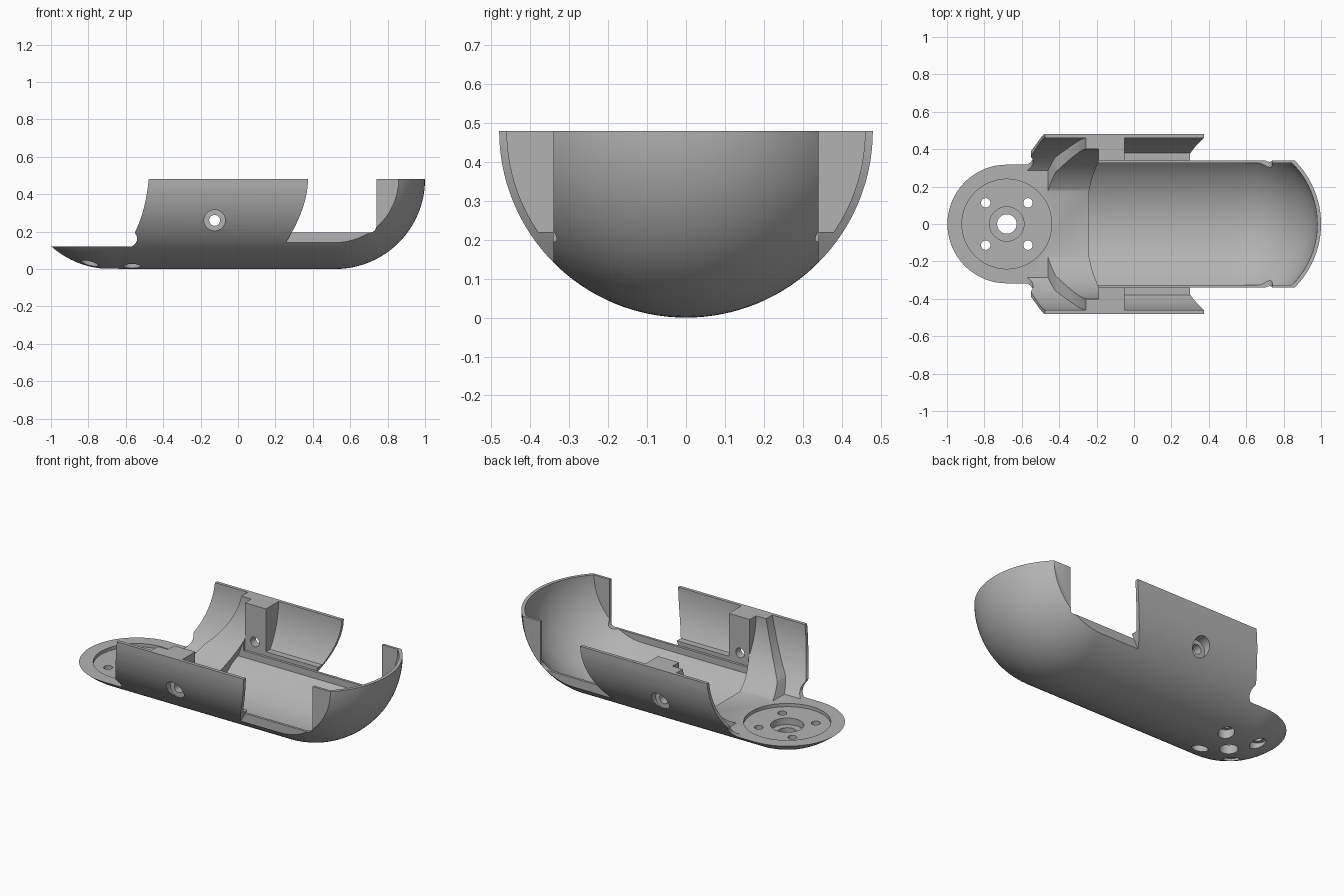
import bpy, bmesh, math
from mathutils import Matrix, Vector

if "Cube" in bpy.data.objects:
    bpy.data.objects.remove(bpy.data.objects["Cube"])

AXIS = 0.48              # height of the hull axis and of the open rim
NOSE, TAIL = 0.52, -0.68  # centres of the rounded ends

grey = bpy.data.materials.new("plain grey")
grey.use_nodes = True
grey.diffuse_color = (0.45, 0.45, 0.45, 1)
grey.node_tree.nodes["Principled BSDF"].inputs["Base Color"].default_value = (0.45, 0.45, 0.45, 1)


def finish(bm, name):
    bmesh.ops.recalc_face_normals(bm, faces=bm.faces)
    mesh = bpy.data.meshes.new(name)
    bm.to_mesh(mesh)
    bm.free()
    mesh.materials.append(grey)
    obj = bpy.data.objects.new(name, mesh)
    bpy.context.collection.objects.link(obj)
    return obj


def capsule(name, r, steps=24, sides=128):
    """Rounded cylinder lying along x."""
    arc = [i * math.pi / 2 / steps for i in range(steps + 1)]
    profile = [(TAIL - r * math.cos(a), r * math.sin(a)) for a in arc]
    profile += [(NOSE + r * math.cos(a), r * math.sin(a)) for a in reversed(arc)]
    bm = bmesh.new()
    verts = [bm.verts.new((x, 0, AXIS + h)) for x, h in profile]
    edges = [bm.edges.new(pair) for pair in zip(verts, verts[1:])]
    bmesh.ops.spin(bm, geom=verts + edges, cent=(0, 0, AXIS), axis=(1, 0, 0),
                   angle=2 * math.pi, steps=sides, use_merge=True)
    bmesh.ops.remove_doubles(bm, verts=bm.verts, dist=1e-5)
    return finish(bm, name)


def prism(name, outline, y0, y1):
    """Side outline in x and z, extruded from y0 to y1."""
    bm = bmesh.new()
    face = bm.faces.new([bm.verts.new((x, y0, z)) for x, z in outline])
    new = bmesh.ops.extrude_face_region(bm, geom=[face])["geom"]
    bmesh.ops.translate(bm, vec=(0, y1 - y0, 0),
                        verts=[v for v in new if isinstance(v, bmesh.types.BMVert)])
    return finish(bm, name)


def rod(name, start, end, r):
    start, end = Vector(start), Vector(end)
    turn = (end - start).to_track_quat('Z', 'Y').to_matrix().to_4x4()
    bm = bmesh.new()
    bmesh.ops.create_cone(bm, cap_ends=True, segments=48, radius1=r, radius2=r,
                          depth=(end - start).length,
                          matrix=Matrix.Translation((start + end) / 2) @ turn)
    return finish(bm, name)


def curve(a, b, c, n=12):
    a, b, c = Vector(a), Vector(b), Vector(c)
    return [tuple(a * (1 - t) ** 2 + b * 2 * t * (1 - t) + c * t * t)
            for t in (i / n for i in range(n + 1))]


def combine(target, tool, operation='DIFFERENCE'):
    mod = target.modifiers.new("cut", 'BOOLEAN')
    mod.operation, mod.object, mod.solver = operation, tool, 'EXACT'
    bpy.context.view_layer.objects.active = target
    bpy.ops.object.modifier_apply(modifier=mod.name)
    bpy.data.objects.remove(tool)


def hollow(outline, r, half_width=0.7):
    """Carve the part of an inner capsule that lies within an outline."""
    cavity = prism("cavity", outline, -half_width, half_width)
    combine(cavity, capsule("inner_capsule", r), 'INTERSECT')
    combine(hull, cavity)


# Solid lower half of the hull
hull = capsule("hull_shell", 0.48)
combine(hull, prism("rim_cut", [(-1.2, AXIS), (1.2, AXIS), (1.2, 1.2), (-1.2, 1.2)], -1, 1))

# Low tail deck, neck fillet and swept rear edge of the side walls
tail_edge = curve((-0.57, 0.12), (-0.52, 0.15), (-0.55, 0.19), 8)
tail_edge += curve((-0.55, 0.2), (-0.48, 0.33), (-0.468, 0.6))
combine(hull, prism("tail_cut", [(-1.2, 0.6), (-1.2, 0.12)] + tail_edge, -1, 1))

# Main trough between the rails, with its slanted rear step
hollow([(-0.24, -0.1), (-0.24, 0.12), (-0.195, 0.24), (-0.195, 0.7), (1.2, 0.7), (1.2, -0.1)],
       0.46, 0.325)

# Rear trough above the deck, and pockets behind the curved fins
hollow([(-1.2, 0.12), (-0.19, 0.12), (-0.19, 0.7), (-1.2, 0.7)], 0.40)
hollow([(-1.2, 0.7), (-1.2, 0.12), (-0.46, 0.12)]
       + curve((-0.42, 0.19), (-0.28, 0.32), (-0.25, 0.52)) + [(-0.25, 0.7)], 0.46)

# Side wall pockets in front of the screw blocks
hollow([(-0.05, 0.22), (0.5, 0.22), (0.5, 0.7), (-0.05, 0.7)], 0.46)

# Opening above the rails, rounded where it meets the nose
combine(hull, prism("rail_cut", [(-0.19, 0.7), (-0.19, 0.195)]
                    + curve((0.70, 0.195), (0.74, 0.195), (0.74, 0.235), 6) + [(0.74, 0.7)],
                    -0.34, 0.34))

for side in (-1, 1):
    # Flat flanks of the nose and swept front edge of the side wall
    flank = [(0.25, -0.1)] + curve((0.255, 0.14), (0.375, 0.33), (0.375, 0.49))
    flank += [(0.375, 0.7), (1.2, 0.7), (1.2, -0.1)]
    combine(hull, prism("flank_cut", flank, side * 0.34, side * 0.8))
    # Screw hole and head recess in the block
    combine(hull, rod("screw_hole", (-0.125, side * 0.2, 0.26), (-0.125, side * 0.6, 0.26), 0.029))
    combine(hull, rod("screw_recess", (-0.125, side * 0.39, 0.26), (-0.125, side * 0.6, 0.26), 0.056))

# Round seat in the tail deck with a stepped centre hole
for r, bottom in ((0.24, 0.10), (0.092, 0.06), (0.052, -0.1)):
    combine(hull, rod("seat", (TAIL, 0, bottom), (TAIL, 0, 0.3), r))

# Four mounting holes, widened underneath
for sx in (-1, 1):
    for sy in (-1, 1):
        x, y = TAIL + sx * 0.113, sy * 0.113
        combine(hull, rod("mount_hole", (x, y, -0.1), (x, y, 0.3), 0.025))
        combine(hull, rod("mount_recess", (x, y, -0.1), (x, y, 0.06), 0.046))

# Smooth shading with crisp edges
bpy.ops.object.select_all(action='DESELECT')
hull.select_set(True)
bpy.context.view_layer.objects.active = hull
bpy.ops.object.shade_smooth_by_angle(angle=math.radians(30))
